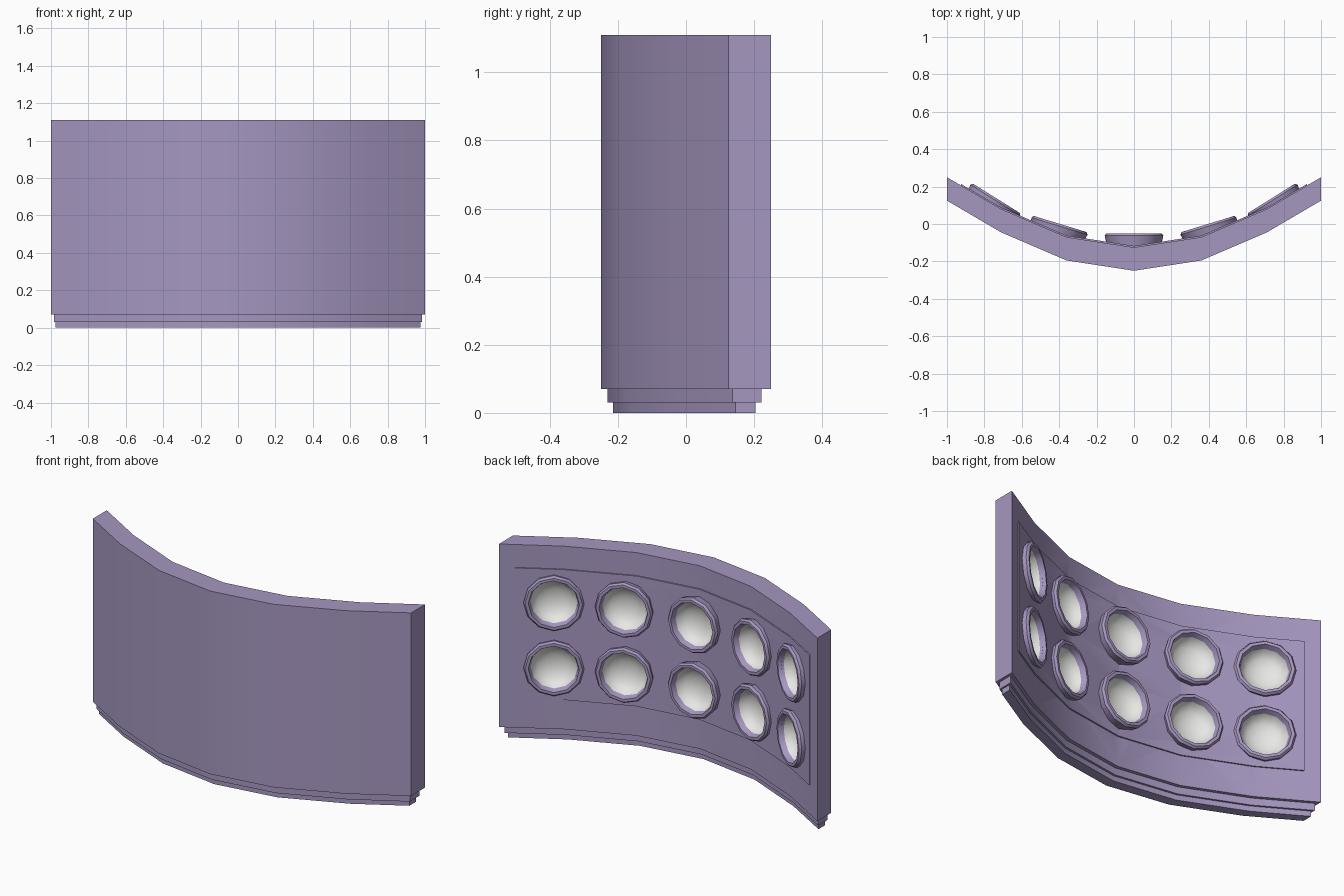
import bpy, bmesh, math

if "Cube" in bpy.data.objects:
    bpy.data.objects.remove(bpy.data.objects["Cube"])

# Materials
def mat(name, c):
    m = bpy.data.materials.new(name)
    m.diffuse_color = (*c, 1)
    m.use_nodes = True
    m.node_tree.nodes["Principled BSDF"].inputs["Base Color"].default_value = m.diffuse_color
    return m
PURPLE = mat("dusty_purple", (0.38, 0.31, 0.53))
WHITE = mat("reflector_white", (0.80, 0.80, 0.78))

# Plan of the front surface; the back is the same line moved by DEPTH
PLAN = [(0, -0.25), (0.36, -0.195), (0.71, -0.045), (1, 0.125)]
DEPTH = 0.125

def arc_y(x):
    x = abs(x)
    for (x0, y0), (x1, y1) in zip(PLAN, PLAN[1:]):
        if x <= x1 + 1e-6:
            return y0 + (y1 - y0) * (x - x0) / (x1 - x0)

def make(name, verts, faces, material, merge=False):
    me = bpy.data.meshes.new(name)
    me.from_pydata(verts, [], faces)
    bm = bmesh.new()
    bm.from_mesh(me)
    if merge:
        bmesh.ops.remove_doubles(bm, verts=bm.verts, dist=1e-5)
    else:
        bmesh.ops.recalc_face_normals(bm, faces=bm.faces)
    bm.to_mesh(me)
    bm.free()
    ob = bpy.data.objects.new(name, me)
    bpy.context.collection.objects.link(ob)
    if material:
        me.materials.append(material)
    return ob

# Curved slab between two offsets from the front line
def slab(name, half, off0, off1, z0, z1):
    xs = [-half, -0.71, -0.36, 0, 0.36, 0.71, half]
    verts, faces = [], []
    for x in xs:
        y = arc_y(x)
        verts += [(x, y + off0, z0), (x, y + off1, z0), (x, y + off1, z1), (x, y + off0, z1)]
    for i in range(len(xs) - 1):
        for k in range(4):
            a, b = i * 4 + k, i * 4 + (k + 1) % 4
            faces.append((a, b, b + 4, a + 4))
    n = len(verts)
    faces += [(0, 3, 2, 1), (n - 4, n - 3, n - 2, n - 1)]
    return make(name, verts, faces, PURPLE)

# Lathe around a horizontal axis that leans with the curve
def lathe(cx, cy, cz, ang, profile, sides, verts, faces):
    base = len(verts)
    s, c = math.sin(ang), math.cos(ang)
    for r, d in profile:
        for j in range(sides):
            t = 2 * math.pi * j / sides
            u, w = r * math.cos(t), r * math.sin(t)
            verts.append((cx + u * c - d * s, cy + u * s + d * c, cz + w))
    for i in range(len(profile) - 1):
        for j in range(sides):
            k = (j + 1) % sides
            a, b = base + i * sides, base + (i + 1) * sides
            faces.append((a + j, b + j, b + k, a + k))

# Panel, back plate and stepped foot
panel = slab("curved_panel", 1.0, 0, DEPTH, 0.07, 1.11)
plate = slab("back_plate", 0.925, DEPTH - 0.02, DEPTH + 0.008, 0.24, 0.98)
foot_upper = slab("upper_foot_step", 0.985, 0.02, DEPTH - 0.02, 0.03, 0.075)
foot_lower = slab("lower_foot_step", 0.975, 0.035, DEPTH - 0.032, 0, 0.035)
parts = [panel, plate, foot_upper, foot_lower]

# Lamp cups: five columns, two rows
RING = [(0.14, -0.09), (0.157, -0.012), (0.148, 0), (0.132, 0), (0.122, -0.03)]
BOWL = [(0.122, -0.03), (0.112, -0.055), (0.085, -0.078), (0.045, -0.092), (0, -0.097)]
HOLE = [(0, -0.105), (0.126, -0.105), (0.126, 0.03), (0, 0.03)]
COLUMNS = [(-0.735, 0.137, -32), (-0.395, 0.0, -17), (0, -0.05, 0),
           (0.395, 0.0, 17), (0.735, 0.137, 32)]
cut_v, cut_f = [], []
for col, (x, y, deg) in enumerate(COLUMNS):
    for row, z in enumerate((0.425, 0.795)):
        a = math.radians(deg)
        for name, prof, m in (("lamp_ring", RING, PURPLE), ("lamp_reflector", BOWL, WHITE)):
            v, f = [], []
            lathe(x, y, z, a, prof, 12, v, f)
            parts.append(make(f"{name}_{col}_{row}", v, f, m, True))
        lathe(x, y, z, a, HOLE, 12, cut_v, cut_f)

# Sink the lamp cups into plate and panel
cutter = make("lamp_hole_cutter", cut_v, cut_f, PURPLE, True)
cutter.hide_render = True
for ob in (panel, plate):
    mod = ob.modifiers.new("holes", "BOOLEAN")
    mod.operation = "DIFFERENCE"
    mod.solver = "EXACT"
    mod.object = cutter
    bpy.context.view_layer.objects.active = ob
    bpy.ops.object.modifier_apply(modifier=mod.name)
bpy.data.objects.remove(cutter)

# Smooth the curved faces, keep the edges sharp
bpy.ops.object.select_all(action="DESELECT")
for ob in parts:
    ob.select_set(True)
bpy.context.view_layer.objects.active = panel
bpy.ops.object.shade_smooth_by_angle(angle=math.radians(40))
